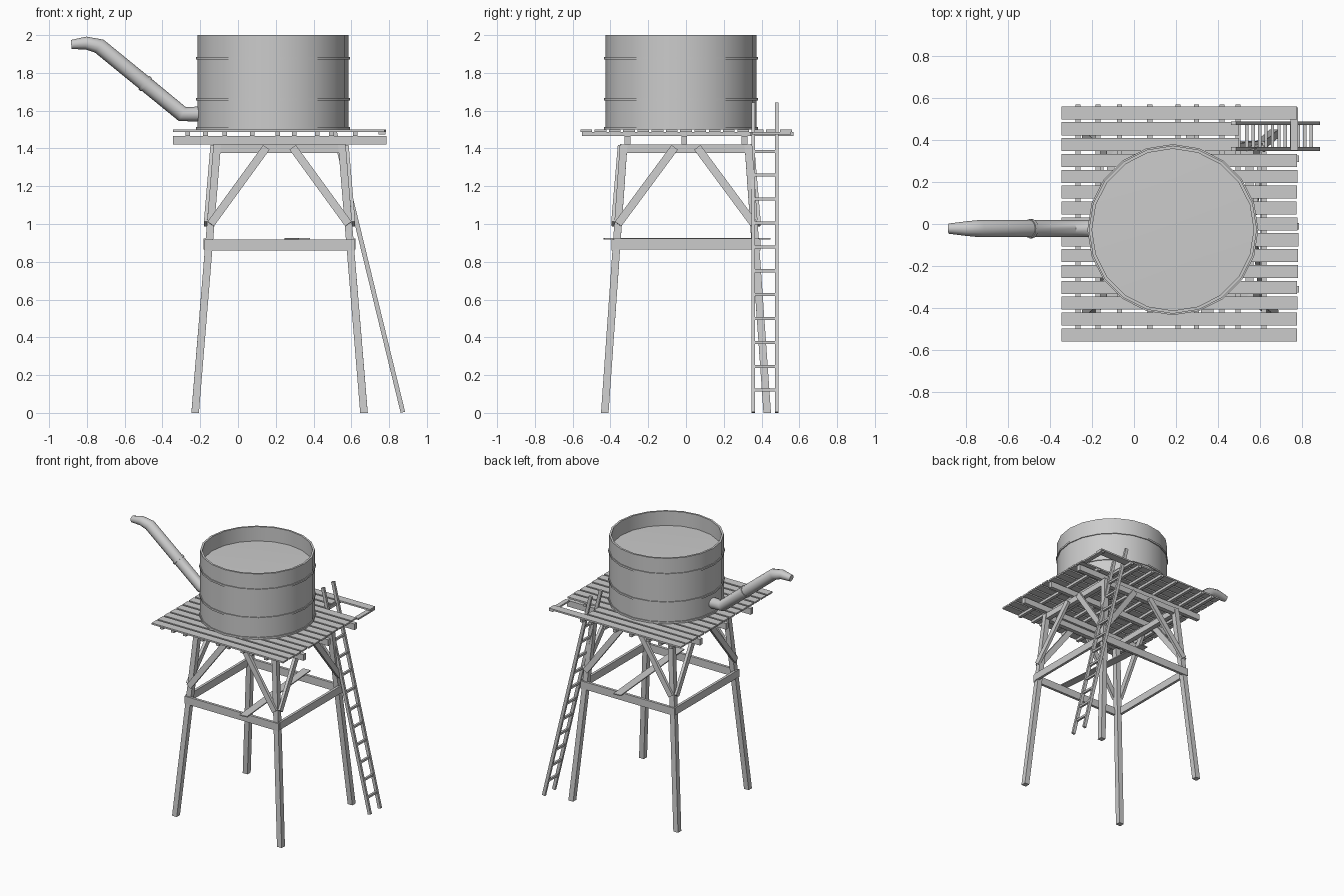
import bpy, bmesh, math, random
from mathutils import Vector, Matrix

if "Cube" in bpy.data.objects:
    bpy.data.objects.remove(bpy.data.objects["Cube"])

random.seed(4)
CX, CY = 0.185, -0.027          # tank centre


def finish(name, bm, smooth=False):
    bmesh.ops.recalc_face_normals(bm, faces=bm.faces)
    me = bpy.data.meshes.new(name)
    bm.to_mesh(me)
    bm.free()
    ob = bpy.data.objects.new(name, me)
    bpy.context.collection.objects.link(ob)
    if smooth:
        bpy.context.view_layer.objects.active = ob
        ob.select_set(True)
        bpy.ops.object.shade_smooth_by_angle(angle=math.radians(35))
        ob.select_set(False)
    return ob


def box(name, lo, hi):
    lo, hi = Vector(lo), Vector(hi)
    bm = bmesh.new()
    m = Matrix.Translation((lo + hi) / 2) @ Matrix.Diagonal((*(hi - lo), 1))
    bmesh.ops.create_cube(bm, size=1, matrix=m)
    return finish(name, bm)


def beam(name, a, b, w, t, face=(0, 1, 0), trim=None):
    """Timber from a to b; t is its thickness along face, w its other width."""
    a, b = Vector(a), Vector(b)
    d = (b - a).normalized()
    n = (Vector(face) - d * d.dot(Vector(face))).normalized()
    s = d.cross(n)
    bm = bmesh.new()
    m = Matrix((s * w, n * t, b - a)).transposed().to_4x4()
    m.translation = (a + b) / 2
    bmesh.ops.create_cube(bm, size=1, matrix=m)
    if trim is not None:          # cut foot level with the ground
        for v in bm.verts:
            if v.co.z < 0.1:
                v.co.z = trim
    return finish(name, bm)


def lathe(name, profile, n=20):
    bm = bmesh.new()
    rings = []
    for r, z in profile:
        if r == 0:
            rings.append([bm.verts.new((CX, CY, z))] * n)
        else:
            rings.append([bm.verts.new((CX + r * math.cos(2 * math.pi * i / n),
                                        CY + r * math.sin(2 * math.pi * i / n), z)) for i in range(n)])
    for p, q in zip(rings, rings[1:]):
        for i in range(n):
            j = (i + 1) % n
            bm.faces.new(list(dict.fromkeys((p[i], p[j], q[j], q[i]))))
    return finish(name, bm, True)


def pipe(name, path, n=12, y=-0.022):
    """Round pipe through (x, z, radius) points in the xz plane."""
    bm = bmesh.new()
    pts = [Vector((x, 0, z)) for x, z, r in path]
    rings = []
    for k, (x, z, r) in enumerate(path):
        t = (pts[min(k + 1, len(pts) - 1)] - pts[max(k - 1, 0)]).normalized()
        u = Vector((-t.z, 0, t.x))
        rings.append([bm.verts.new(Vector((x, y, z)) + u * r * math.cos(2 * math.pi * i / n)
                      + Vector((0, r * math.sin(2 * math.pi * i / n), 0))) for i in range(n)])
    for p, q in zip(rings, rings[1:]):
        for i in range(n):
            bm.faces.new((p[i], p[(i + 1) % n], q[(i + 1) % n], q[i]))
    bm.faces.new(rings[0])
    bm.faces.new(rings[-1])
    return finish(name, bm, True)


# Tank with recessed water surface, and its hoops
lathe("tank", [(0, 1.5), (0.40, 1.5), (0.40, 2.0), (0.385, 2.0), (0.385, 1.89), (0.2, 1.895), (0, 1.895)])
for z in (1.506, 1.66, 1.878):
    lathe("tank_hoop", [(0.395, z - 0.007), (0.407, z - 0.007), (0.407, z + 0.007), (0.395, z + 0.007)])

# Spout
pipe("spout", [(-0.19, 1.582, 0.041), (-0.295, 1.582, 0.041), (-0.49, 1.742, 0.041),
               (-0.735, 1.942, 0.041), (-0.805, 1.958, 0.034), (-0.883, 1.95, 0.024)])
pipe("spout_band", [(-0.484, 1.737, 0.046), (-0.497, 1.748, 0.046)])

# Deck planks, two of them shortened for the ladder hatch
for i in range(15):
    y1 = 0.56 - i * 0.0755
    x1 = 0.50 if i in (1, 2) else 0.78 + random.uniform(-0.006, 0.004)
    box("deck_plank", (-0.345, y1 - 0.062, 1.487), (x1, y1, 1.499))
box("hatch_edge_board", (0.745, 0.35, 1.475), (0.78, 0.555, 1.487))

# Joists across, then bearers along
for x in (-0.267, -0.172, -0.07, 0.075, 0.21, 0.298, 0.42, 0.495):
    box("joist", (x - 0.012, -0.55, 1.467), (x + 0.012, 0.568, 1.487))
box("joist", (0.608, -0.55, 1.467), (0.632, 0.345, 1.487))
for y in (-0.31, -0.01, 0.31):
    box("bearer", (-0.345, y - 0.015, 1.42), (0.785, y + 0.015, 1.467))

# Splayed tower: centred on x = MX
MX = 0.22


def leg_at(z, sx, sy):
    f = z / 1.42
    return Vector((MX + sx * (0.447 - 0.117 * f), sy * (0.43 - 0.10 * f), z))


for sx in (-1, 1):
    for sy in (-1, 1):
        beam("leg", leg_at(0, sx, sy), leg_at(1.42, sx, sy), 0.04, 0.04, trim=0)
        # Knee braces outside the legs, on front/back and on the sides
        p = leg_at(1.0, sx, sy) + Vector((0, sy * 0.025, 0))
        beam("knee_brace", p, (MX + sx * 0.07, sy * 0.35, 1.405), 0.042, 0.022)
        p = leg_at(1.0, sx, sy) + Vector((sx * 0.025, 0, 0))
        beam("knee_brace", p, (MX + sx * 0.355, sy * 0.06, 1.405), 0.042, 0.022, (1, 0, 0))

for s in (-1, 1):
    # Cap beams and mid-height girts
    box("cap_beam", (MX - 0.33, s * 0.33 - 0.018, 1.375), (MX + 0.33, s * 0.33 + 0.018, 1.42))
    x = MX + s * 0.33
    box("cap_beam_side", (x - 0.018, -0.32, 1.375), (x + 0.018, 0.32, 1.42))
    y = s * 0.385
    box("girt", (-0.178, y - 0.01, 0.86), (0.62, y + 0.01, 0.918))
    x = MX + s * 0.393
    box("girt_side", (x - 0.01, -0.38, 0.865), (x + 0.01, 0.39, 0.922))
beam("loose_plank", (0.35, -0.435, 0.921), (0.275, 0.445, 0.921), 0.06, 0.008, (0, 0, 1))

# Leaning ladder
def ladder_x(z):
    return 0.873 - 0.243 * z


for y in (0.357, 0.48):
    beam("ladder_rail", (ladder_x(0), y, 0.003), (ladder_x(1.64), y, 1.64), 0.024, 0.018, trim=None)
for i in range(11):
    z = 0.12 + i * 0.1265
    beam("ladder_rung", (ladder_x(z), 0.357, z), (ladder_x(z), 0.48, z), 0.016, 0.016, (0, 0, 1))
